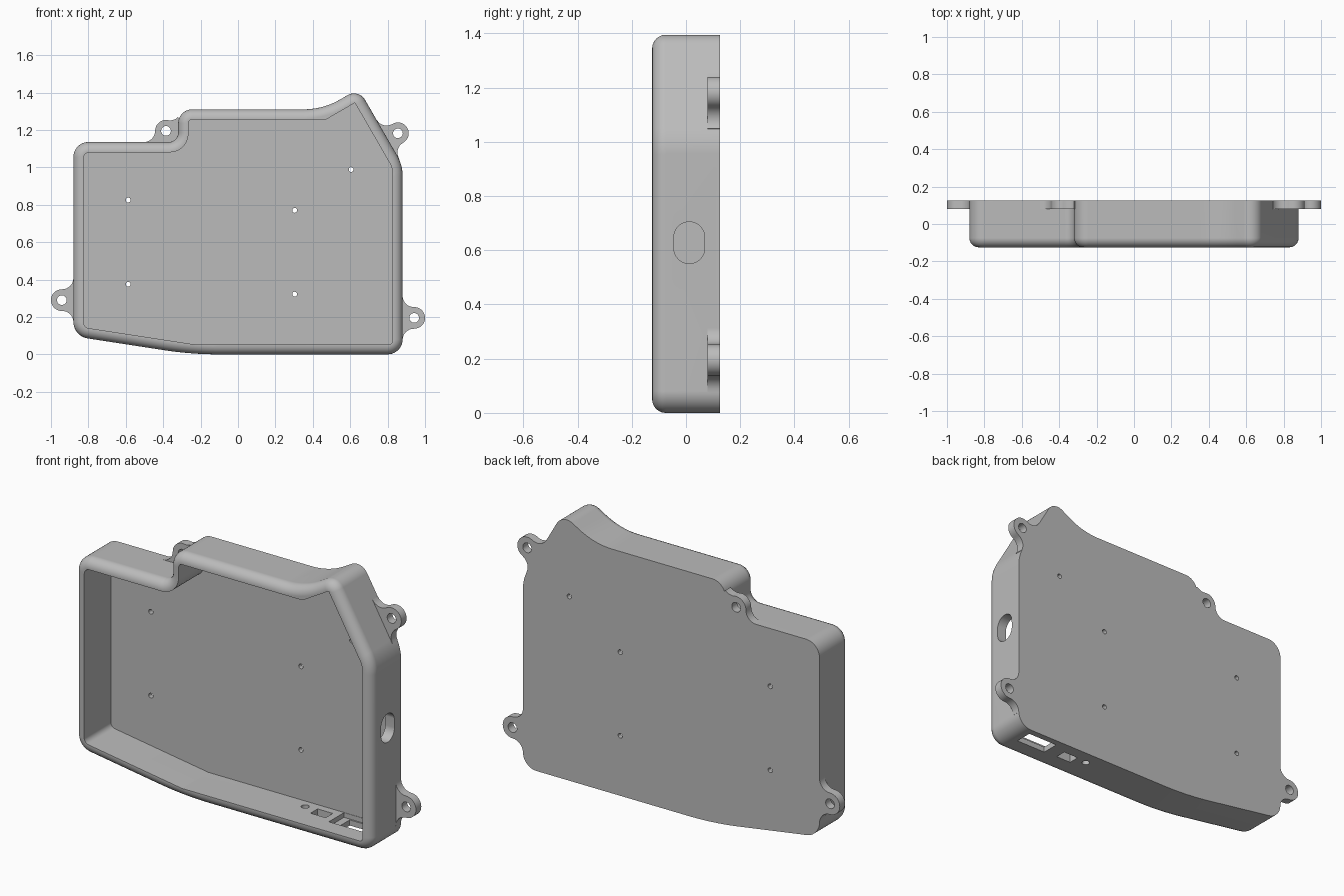
import bpy, bmesh, math
from mathutils import Vector, Matrix

if "Cube" in bpy.data.objects:
    bpy.data.objects.remove(bpy.data.objects["Cube"])

grey = bpy.data.materials.new("light grey plastic")
grey.use_nodes = True
colour = (0.5, 0.5, 0.5, 1)
grey.diffuse_color = colour
grey.node_tree.nodes["Principled BSDF"].inputs["Base Color"].default_value = colour

BACK, FRONT, FLOOR, WALL, ROUND = 0.125, -0.125, 0.10, 0.055, 0.05
TAB_FRONT = 0.08

# Case corners: x, z, outer fillet, inner fillet (counter-clockwise)
CORNERS = [
    (-0.88, 0.097, 0.09, 0.03), (-0.25, 0, 1.96, 0), (0.88, 0, 0.08, 0.015),
    (0.88, 1.013, 0.22, 0.1), (0.645, 1.42, 0.068, 0), (0.455, 1.31, 0.39, 0),
    (-0.32, 1.31, 0.075, 0.02), (-0.32, 1.135, 0.05, 0.1), (-0.88, 1.135, 0.08, 0.03),
]


def arc(centre, start, angle, steps):
    return [centre + Matrix.Rotation(angle * i / steps, 2) @ start for i in range(steps + 1)]


def outline(inset, inner=False, steps=10):
    """Filleted case outline, moved inwards by inset."""
    pts = [Vector(c[:2]) for c in CORNERS]
    loop = []
    for i, p in enumerate(pts):
        d1 = (p - pts[i - 1]).normalized()
        d2 = (pts[(i + 1) % len(pts)] - p).normalized()
        n1, n2 = Vector((-d1.y, d1.x)), Vector((-d2.y, d2.x))
        corner = p + (n1 + n2) * inset / (1 + n1.dot(n2))
        turn = 1 if n1.dot(d2) > 0 else -1
        r = CORNERS[i][3] if inner else CORNERS[i][2] - turn * inset
        if r < 0.001:
            loop.append(corner)
            continue
        angle = math.acos(d1.dot(d2))
        centre = corner - d1 * r * math.tan(angle / 2) + n1 * turn * r
        loop += arc(centre, -n1 * turn * r, turn * angle, steps)
    return loop


def loft(name, rings, axis="y"):
    """Solid through (loop, height) rings stacked along an axis."""
    place = {"x": lambda p, h: (h, p[0], p[1]),
             "y": lambda p, h: (p[0], h, p[1]),
             "z": lambda p, h: (p[0], p[1], h)}[axis]
    bm = bmesh.new()
    layers = [[bm.verts.new(place(p, h)) for p in loop] for loop, h in rings]
    for low, high in zip(layers, layers[1:]):
        for i in range(len(low)):
            bm.faces.new((low[i - 1], low[i], high[i], high[i - 1]))
    bm.faces.new(layers[0])
    bm.faces.new(layers[-1])
    bmesh.ops.recalc_face_normals(bm, faces=bm.faces)
    mesh = bpy.data.meshes.new(name)
    bm.to_mesh(mesh)
    bm.free()
    mesh.materials.append(grey)
    ob = bpy.data.objects.new(name, mesh)
    bpy.context.collection.objects.link(ob)
    return ob


def combine(target, tool, operation):
    mod = target.modifiers.new(tool.name, "BOOLEAN")
    mod.operation, mod.object, mod.solver = operation, tool, "EXACT"
    bpy.context.view_layer.objects.active = target
    bpy.ops.object.modifier_apply(modifier=mod.name)
    bpy.data.objects.remove(tool)


def cut(loop, h0, h1, axis="y"):
    combine(case, loft("cutter", [(loop, h0), (loop, h1)], axis), "DIFFERENCE")


def circle(x, y, r, steps=24):
    return arc(Vector((x, y)), Vector((r, 0)), math.tau, steps)[:-1]


def box(x0, x1, y0, y1):
    return [(x0, y0), (x1, y0), (x1, y1), (x0, y1)]


def sweep(centre, a, b, steps=8):
    """Shortest arc around centre from point a to point b."""
    u, v = a - centre, b - centre
    return arc(centre, u, math.atan2(u.x * v.y - u.y * v.x, u.dot(v)), steps)


def tab_outline(c, n1, d1, n2, d2, r=0.058, flare=0.06):
    """Round ear blended by concave flares into walls facing n1 and n2."""
    sides = []
    for n, d, side in ((n1, d1, 1), (n2, d2, -1)):
        along = Vector((n.y, -n.x)) * side
        f = c + n * (d - flare) + along * math.sqrt((r + flare) ** 2 - (d - flare) ** 2)
        sides.append((f, f + n * flare, c + (f - c).normalized() * r))
    (f1, w1, t1), (f2, w2, t2) = sides
    top = c - (n1 + n2).normalized() * r
    return ([w1 + n1 * 0.04] + sweep(f1, w1, t1) + sweep(c, t1, top)[1:]
            + sweep(c, top, t2)[1:] + sweep(f2, t2, w2)[1:]
            + [w2 + n2 * 0.04, c + (n1 + n2) * 0.055])


# Case body with a rounded front rim
rings = [(outline(0), BACK)]
for i in range(7):
    a = math.pi / 2 * i / 6
    rings.append((outline(ROUND * (1 - math.cos(a))), FRONT + ROUND * (1 - math.sin(a))))
case = loft("open_case", rings)

# Mounting ears
left, right, down = Vector((-1, 0)), Vector((1, 0)), Vector((0, -1))
slope = Vector((-0.866, -0.5))
diagonal = Vector((0.707, -0.707))
ears = [
    ((-0.942, 0.29), right, 0.062, right, 0.062),
    ((0.942, 0.195), left, 0.062, left, 0.062),
    ((0.855, 1.182), slope, 0.062, slope, 0.062),
    ((-0.385, 1.195), down, 0.06, diagonal, -0.007),
]
for pos, *walls in ears:
    loop = tab_outline(Vector(pos), *walls)
    combine(case, loft("mounting_ear", [(loop, TAB_FRONT), (loop, BACK)]), "UNION")

# Inside cavity
cut(outline(WALL, inner=True), -0.3, FLOOR)

# Ear holes and small floor holes
for pos, *walls in ears:
    cut(circle(*pos, 0.026), 0, 0.3)
for x, z in ((-0.587, 0.825), (-0.587, 0.375), (0.303, 0.77), (0.303, 0.322), (0.605, 0.988)):
    cut(circle(x, z, 0.013, 16), 0, 0.3)

# Oval opening in the left wall
oval = [Vector((p.x, p.y + math.copysign(0.02, p.y - 0.6281))) for p in circle(0.012, 0.628, 0.057, 32)]
cut(oval, 0.8, 1, "x")

# Openings in the bottom wall, the widest with a recess inside
cut(circle(0.365, 0.048, 0.02), -0.1, 0.1, "z")
cut(box(0.43, 0.52, 0.0, 0.06), -0.1, 0.1, "z")
cut(box(0.60, 0.78, -0.005, 0.09), -0.1, 0.1, "z")
cut(box(0.56, 0.81, -0.03, 0.098), 0.03, 0.1, "z")

# Smooth fillets, crisp edges
bpy.ops.object.select_all(action="DESELECT")
case.select_set(True)
bpy.context.view_layer.objects.active = case
bpy.ops.object.shade_smooth_by_angle(angle=math.radians(30))
weighted = case.modifiers.new("even_shading", "WEIGHTED_NORMAL")
weighted.keep_sharp = True
